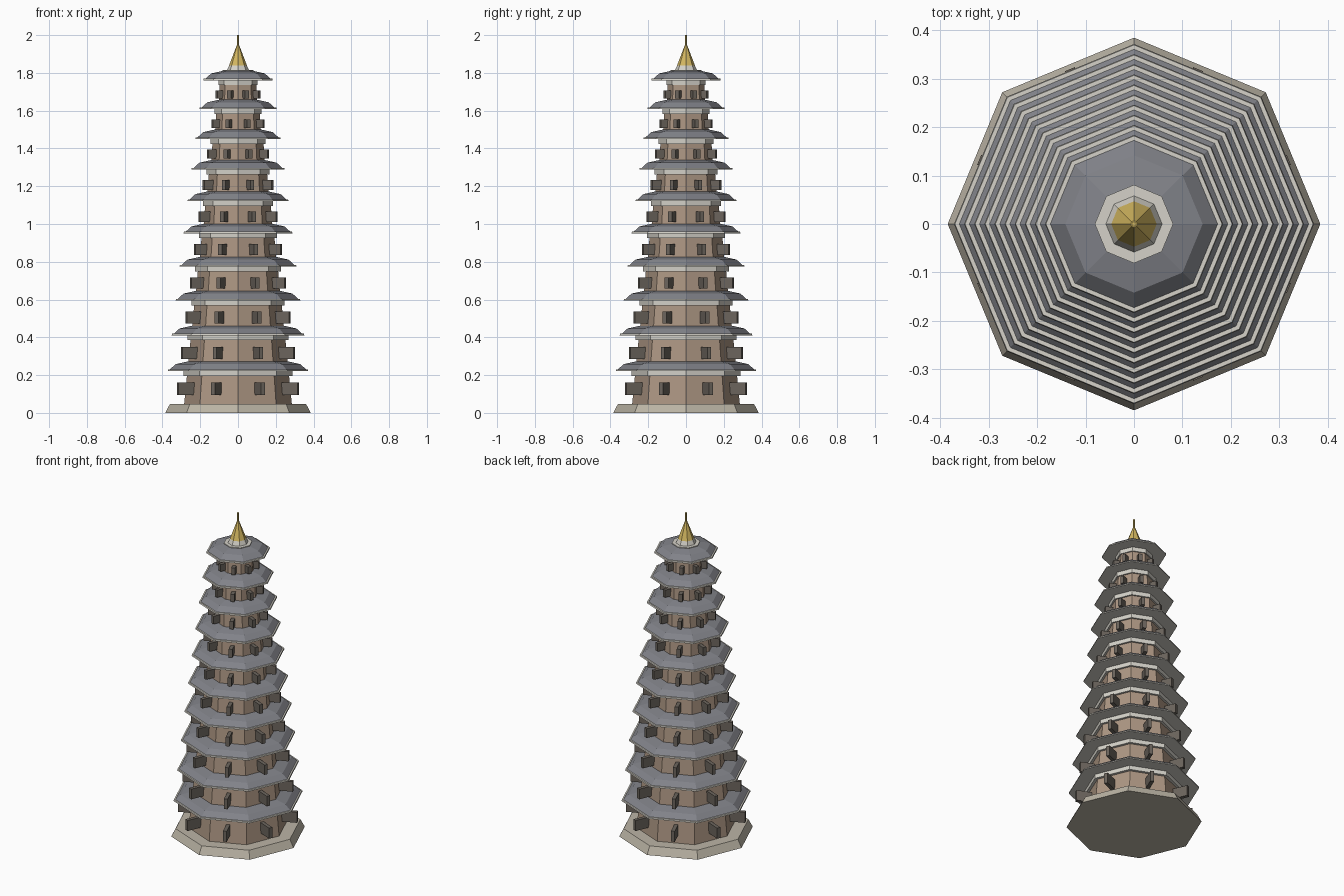
import bpy, bmesh, math

if "Cube" in bpy.data.objects:
    bpy.data.objects.remove(bpy.data.objects["Cube"])

def material(name, rgb):
    m = bpy.data.materials.new(name)
    m.diffuse_color = (*rgb, 1)
    m.use_nodes = True
    m.node_tree.nodes["Principled BSDF"].inputs["Base Color"].default_value = m.diffuse_color
    return m

STONE = material("stone", (0.50, 0.46, 0.38))
BRICK = material("brick", (0.42, 0.31, 0.23))
TRIM = material("pale_trim", (0.66, 0.64, 0.58))
TILE = material("roof_tile", (0.22, 0.225, 0.25))
DARK = material("dark_wood", (0.15, 0.13, 0.11))
GOLD = material("gold", (0.66, 0.48, 0.12))

def finish(bm, name, mat):
    bmesh.ops.recalc_face_normals(bm, faces=bm.faces)
    me = bpy.data.meshes.new(name)
    bm.to_mesh(me)
    bm.free()
    me.materials.append(mat)
    ob = bpy.data.objects.new(name, me)
    bpy.context.collection.objects.link(ob)

def lathe(name, profile, mat, sides=8):
    """Closed faceted solid from (radius, z) points, corners on the axes."""
    bm = bmesh.new()
    rings = [[bm.verts.new((r * math.cos(2 * math.pi * k / sides),
                            r * math.sin(2 * math.pi * k / sides), z))
              for k in range(sides)] for r, z in profile]
    for a, b in zip(rings, rings[1:]):
        for k in range(sides):
            n = (k + 1) % sides
            bm.faces.new((a[k], a[n], b[n], b[k]))
    bm.faces.new(rings[0])
    bm.faces.new(rings[-1])
    finish(bm, name, mat)

def window_fins(name, r_wall, length, thick, height, z):
    """Eight upright panels standing out from the wall faces."""
    bm = bmesh.new()
    for k in range(8):
        a = math.pi / 8 + k * math.pi / 4
        c, s = math.cos(a), math.sin(a)
        cube = bmesh.ops.create_cube(bm, size=1)["verts"]
        for v in cube:
            u, w = r_wall + v.co.x * length, v.co.y * thick
            v.co = (u * c - w * s, u * s + w * c, z + v.co.z * height)
    finish(bm, name, DARK)

# Plinth
lathe("plinth", [(0.385, 0), (0.36, 0.048)], STONE)

# Ten shrinking storeys
floor, eave = 0.048, 0.222
for i in range(10):
    t = i / 9
    r = 0.285 - 0.0204 * i
    R = 0.372 - 0.0209 * i
    n = i + 1
    lathe(f"wall_{n}", [(r, floor), (r * 0.94, eave)], BRICK)
    lathe(f"cornice_{n}", [(r + 0.003, eave - 0.026), (r + 0.003, eave)], TRIM)
    lathe(f"eave_plate_{n}", [(R, eave), (R - 0.002, eave + 0.008)], TRIM)
    lathe(f"roof_{n}", [(R - 0.011, eave + 0.008), (R - 0.042, eave + 0.036),
                        (R - 0.105, eave + 0.05)], TILE)
    window_fins(f"window_fins_{n}", r * 0.91, r * 0.61, 0.022,
                0.066 - 0.022 * t, eave - 0.095 + 0.02 * t)
    floor = eave + 0.03
    if i < 9:
        eave += 0.189 - 0.0045 * i

# Finial
top = eave + 0.05
lathe("crown_plate", [(0.081, top - 0.01), (0.081, top + 0.004)], TRIM)
lathe("crown_neck", [(0.06, top), (0.042, 1.85)], TRIM)
lathe("gold_cone", [(0.047, 1.84), (0.007, 1.945)], GOLD)
lathe("spire_rod", [(0.005, 1.93), (0.005, 2.0)], GOLD)
